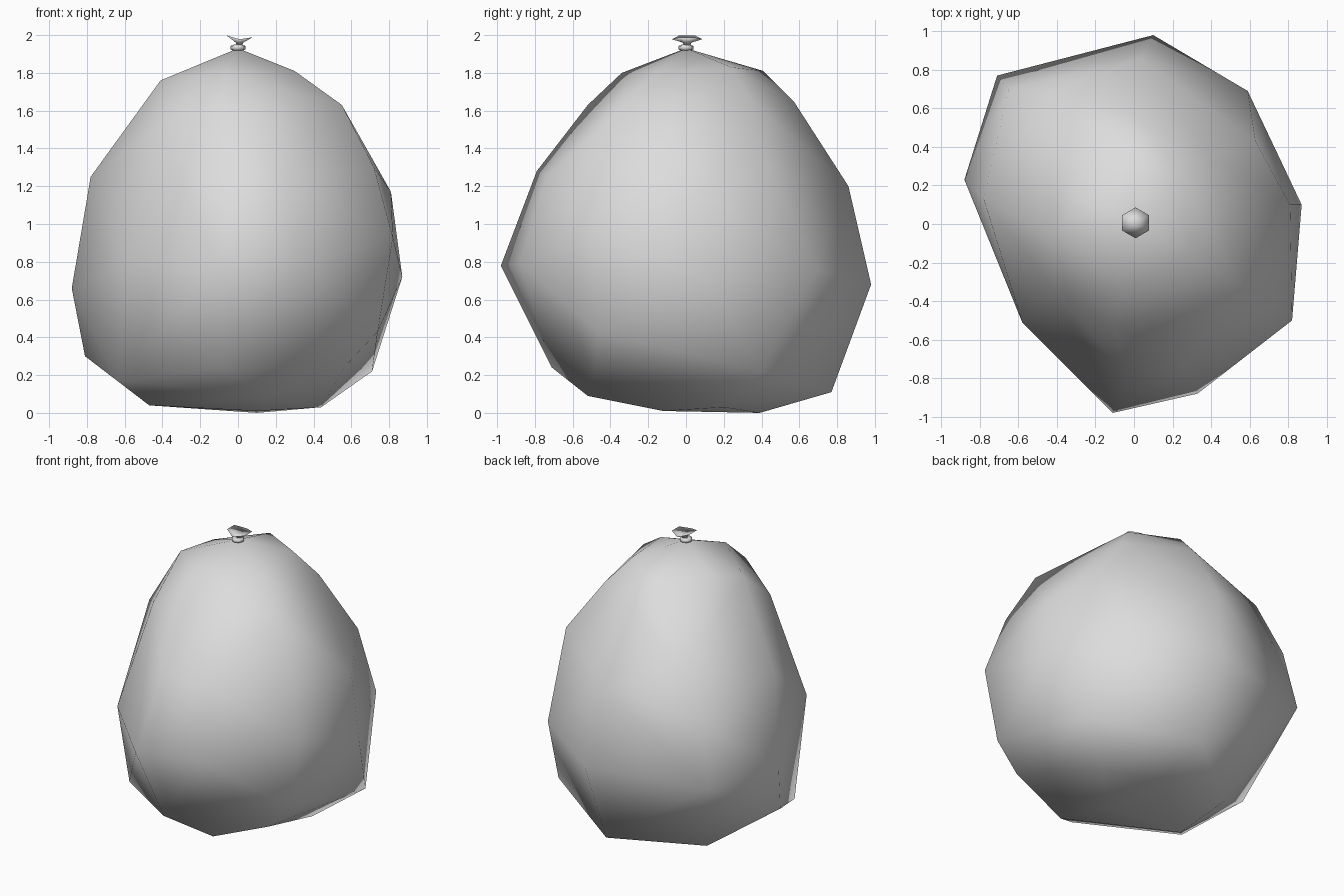
import bpy
import bmesh
import math

default_cube = bpy.data.objects.get("Cube")
if default_cube:
    bpy.data.objects.remove(default_cube, do_unlink=True)


def make_material(name, colour):
    material = bpy.data.materials.new(name)
    material.use_nodes = True
    material.diffuse_color = colour
    material.node_tree.nodes["Principled BSDF"].inputs["Base Color"].default_value = colour
    return material


def finish_object(name, bm, material):
    """Turn a bmesh into a smooth shaded object with outward normals."""
    bmesh.ops.recalc_face_normals(bm, faces=bm.faces[:])
    for face in bm.faces:
        face.smooth = True
    mesh = bpy.data.meshes.new(name)
    bm.to_mesh(mesh)
    bm.free()
    mesh.materials.append(material)
    result = bpy.data.objects.new(name, mesh)
    bpy.context.scene.collection.objects.link(result)
    return result


def build_hull(name, rings, material):
    """Stretch a skin over the corner points of several rough rings."""
    bm = bmesh.new()
    for ring in rings:
        for corner in ring:
            bm.verts.new(corner)
    hull = bmesh.ops.convex_hull(bm, input=bm.verts[:], use_existing_faces=False)
    unused = [v for v in hull["geom_interior"] if isinstance(v, bmesh.types.BMVert)]
    bmesh.ops.delete(bm, geom=unused, context="VERTS")
    return finish_object(name, bm, material)


def build_lathe(name, profile, sides, turn, rim_lift, material):
    """Revolve a profile; the last ring is the wavy rim around a dished centre."""
    bm = bmesh.new()
    rings = []
    for level, (radius, height) in enumerate(profile):
        ring = []
        for side in range(sides):
            angle = turn + math.tau * side / sides
            x, y = radius * math.cos(angle), radius * math.sin(angle)
            lift = 0
            if level == len(profile) - 1:
                lift = rim_lift * math.cos(angle) ** 2
                lift *= 1 if x < 0 else 0.5
            ring.append(bm.verts.new((x, y, height + lift)))
        rings.append(ring)
    for lower, upper in zip(rings, rings[1:]):
        for side in range(sides):
            following = (side + 1) % sides
            bm.faces.new((lower[side], lower[following], upper[following], upper[side]))
    centre = bm.verts.new((0, 0, profile[-1][1] - 0.01))
    for side in range(sides):
        bm.faces.new((rings[-1][side], rings[-1][(side + 1) % sides], centre))
    bm.faces.new(rings[0])
    return finish_object(name, bm, material)


pale_grey = make_material("pale_grey", (0.72, 0.72, 0.72, 1))

# Full body of the bag: base, lower bulge, waist, chest, shoulder and tip
base = [(.1, .39, 0), (.1, -.12, .01), (.44, .2, .03), (-.43, .38, .04),
        (-.47, -.1, .04), (.08, .77, .11), (.17, -.52, .09)]
lower_bulge = [(.71, .4, .22), (.57, -.48, .25), (-.08, -.71, .24),
               (-.64, -.29, .17), (-.81, .11, .3), (.74, -.47, .43)]
waist = [(.1, .98, .68), (.59, .69, .76), (.87, .1, .72), (.82, -.5, .93),
         (.33, -.88, .79), (-.11, -.98, .78), (-.58, -.51, .8),
         (-.88, .23, .66), (-.71, .77, .66)]
chest = [(.03, .86, 1.2), (.63, .43, 1.31), (.81, .1, 1.17), (.72, -.41, 1.3),
         (.25, -.74, 1.25), (-.03, -.79, 1.28), (-.78, .13, 1.25),
         (-.65, .7, 1.07), (-.45, .67, 1.36)]
shoulder = [(0, .57, 1.65), (.39, .34, 1.66), (.55, -.32, 1.63),
            (-.1, -.52, 1.63), (-.41, -.35, 1.52)]
tip = [(-.04, .41, 1.81), (.25, .24, 1.83), (.3, -.15, 1.81), (-.07, -.34, 1.8),
       (-.41, -.05, 1.76), (-.29, .14, 1.8), (0, 0, 1.93)]
build_hull("bag_body", [base, lower_bulge, waist, chest, shoulder, tip], pale_grey)

# Tied neck: a small round band
band_profile = [(.02, 1.915), (.04, 1.925), (.04, 1.942), (.02, 1.95)]
build_lathe("neck_band", band_profile, 8, 0, 0, pale_grey)

# Gathered end flaring out above the band
flare_profile = [(.018, 1.945), (.022, 1.96), (.08, 1.978)]
gathered_end = build_lathe("gathered_end", flare_profile, 6, math.radians(30), 0.028, pale_grey)
gathered_end.location = (.008, .006, 0)
